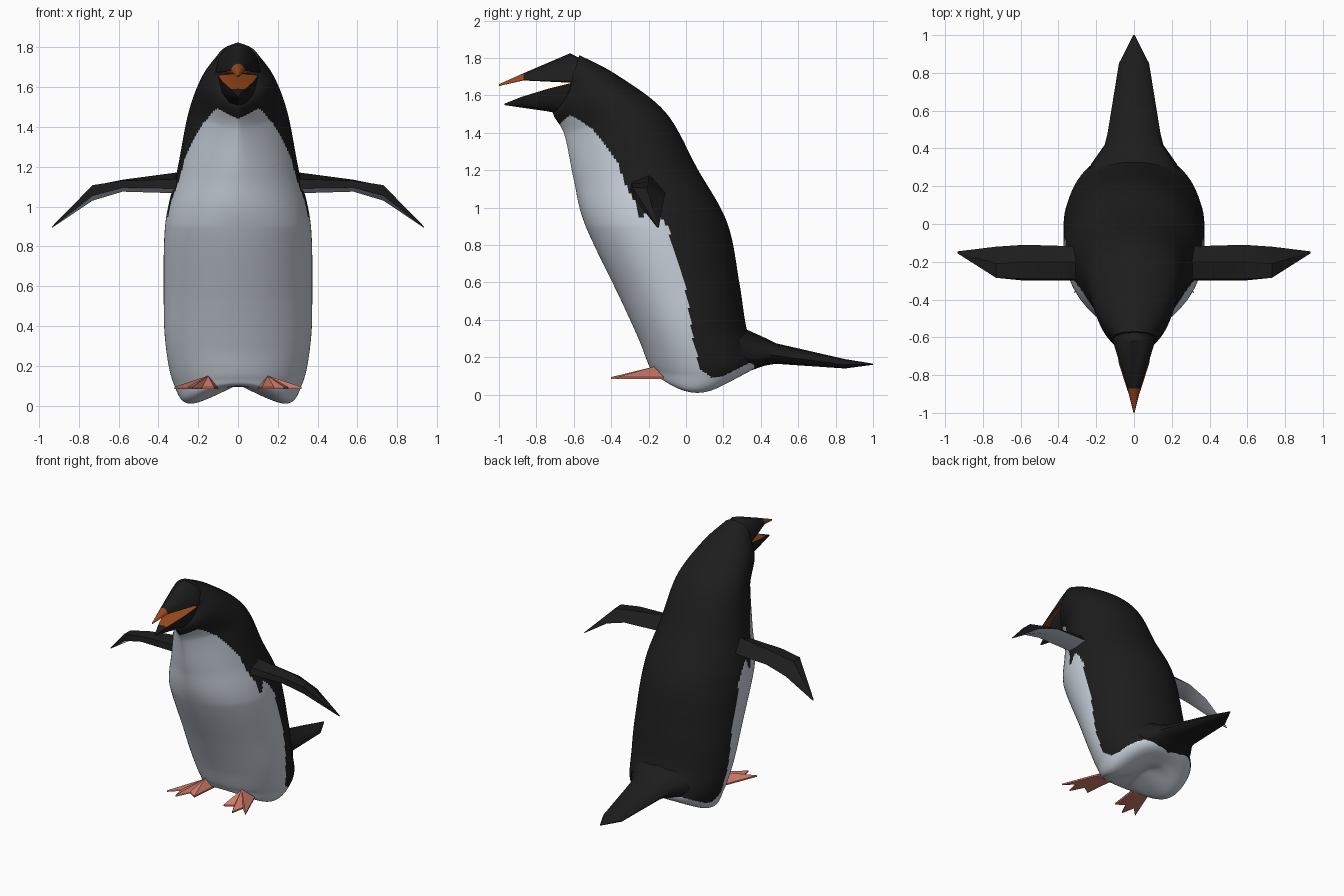
import bpy, bmesh, math

if "Cube" in bpy.data.objects:
    bpy.data.objects.remove(bpy.data.objects["Cube"])


def material(name, rgb):
    m = bpy.data.materials.new(name)
    m.diffuse_color = (*rgb, 1)
    m.use_nodes = True
    m.node_tree.nodes["Principled BSDF"].inputs["Base Color"].default_value = m.diffuse_color
    return m


BLACK = material("soft black", (0.012, 0.012, 0.012))
WHITE = material("belly white", (0.57, 0.62, 0.69))
ORANGE = material("beak orange", (0.31, 0.065, 0.012))
PINK = material("foot pink", (0.66, 0.21, 0.15))


def loft(name, rings, mats, rule=None, angle=40, mirror=False):
    """Skin closed rings of points, cap with fans, colour faces by rule(centre, normal)."""
    bm = bmesh.new()
    rows = [[bm.verts.new(p) for p in r] for r in rings]
    n = len(rows[0])
    for a, b in zip(rows, rows[1:]):
        for i in range(n):
            j = (i + 1) % n
            bm.faces.new((a[i], a[j], b[j], b[i]))
    for r in (rows[0], rows[-1]):
        c = bm.verts.new([sum(v.co[k] for v in r) / n for k in range(3)])
        for i in range(n):
            bm.faces.new((r[i], r[(i + 1) % n], c))
    return finish(name, bm, mats, rule, angle, mirror)


def finish(name, bm, mats, rule, angle, mirror):
    bmesh.ops.recalc_face_normals(bm, faces=bm.faces)
    if mirror:
        geo = bmesh.ops.duplicate(bm, geom=bm.verts[:] + bm.edges[:] + bm.faces[:])["geom"]
        for v in geo:
            if isinstance(v, bmesh.types.BMVert):
                v.co.x = -v.co.x
        bmesh.ops.reverse_faces(bm, faces=[f for f in geo if isinstance(f, bmesh.types.BMFace)])
    bm.normal_update()
    if rule:
        for f in bm.faces:
            f.material_index = rule(f.calc_center_median(), f.normal)
    me = bpy.data.meshes.new(name)
    bm.to_mesh(me)
    bm.free()
    for m in mats:
        me.materials.append(m)
    ob = bpy.data.objects.new(name, me)
    bpy.context.collection.objects.link(ob)
    bpy.ops.object.select_all(action='DESELECT')
    ob.select_set(True)
    bpy.context.view_layer.objects.active = ob
    bpy.ops.object.shade_smooth_by_angle(angle=math.radians(angle))
    return ob


def lookup(table, t):
    for (a, va), (b, vb) in zip(table, table[1:]):
        if t <= b:
            return va + (vb - va) * (max(t, a) - a) / (b - a)
    return table[-1][1]


# Body: tilted rings as front y, front z, back y, back z, half width, side sag
sections = [
    (0.05, 0.10, 0.15, 0.10, 0.01, 0),
    (-0.14, 0.10, 0.26, 0.10, 0.24, 0.09),
    (-0.19, 0.14, 0.39, 0.17, 0.325, 0.04),
    (-0.25, 0.29, 0.325, 0.35, 0.365, 0),
    (-0.35, 0.51, 0.285, 0.60, 0.373, 0),
    (-0.54, 0.91, 0.22, 0.92, 0.365, 0),
    (-0.60, 1.15, 0.06, 1.21, 0.305, 0),
    (-0.65, 1.39, -0.11, 1.51, 0.25, 0),
    (-0.71, 1.505, -0.37, 1.71, 0.185, 0),
    (-0.65, 1.56, -0.57, 1.815, 0.11, 0),
]


def catmull(p, q, r, s, t):
    return [0.5 * (2 * b + (c - a) * t + (2 * a - 5 * b + 4 * c - d) * t * t
                   + (3 * b - a - 3 * c + d) * t ** 3) for a, b, c, d in zip(p, q, r, s)]


def body_ring(s, n=160):
    yf, zf, yb, zb, w, sag = s
    # the widest point moves towards the back higher up
    skew = lookup([(0.9, 1.0), (1.4, 0.65)], zf)
    ring = []
    for i in range(n):
        a = 2 * math.pi * i / n
        si, k = math.sin(a), ((1 - math.cos(a)) / 2) ** skew
        x = w * si
        ring.append((x, yf + (yb - yf) * k, zf + (zb - zf) * k - sag * si * si))
    return ring


padded = [sections[0]] + sections + [sections[-1]]
STEPS = 28
body_rings = [body_ring(catmull(*padded[i:i + 4], k / STEPS))
              for i in range(len(sections) - 1) for k in range(STEPS)]
body_rings.append(body_ring(sections[-1]))

# Height of the white belly edge along the side, with a dark notch under the flipper
belly_edge = [(-0.75, 1.48), (-0.62, 1.50), (-0.5, 1.42), (-0.37, 1.25), (-0.31, 1.09),
              (-0.27, 1.03), (-0.24, 0.93), (-0.20, 1.02), (-0.15, 0.97), (-0.10, 0.9),
              (-0.02, 0.65), (0.01, 0.5), (0.04, 0.28), (0.08, 0.13),
              (0.14, 0.09), (0.2, 0.1), (0.34, 0.17), (0.5, 0.17)]


def body_colour(c, n):
    if n.z < -0.5 and c.z < 0.2:
        return 1
    edge = lookup(belly_edge, c.y)
    if c.y < -0.6:
        edge -= 0.05 * max(0, 1 - abs(c.x) / 0.12)
    return 1 if c.z < edge else 0


loft("body", body_rings, [BLACK, WHITE], body_colour, 60)


# Parts along y: rings as y, top z, bottom z, half width, with edge height fraction
def y_rings(rows, edge, n=12):
    out = []
    for y, top, bot, w in rows:
        mid = bot + (top - bot) * edge
        ring = []
        for i in range(n):
            a = 2 * math.pi * i / n
            s = math.sin(a)
            ring.append((w * math.cos(a), y, mid + s * ((top - mid) if s > 0 else (mid - bot))))
        out.append(ring)
    return out


# Tail
loft("tail", y_rings([(0.16, 0.46, 0.14, 0.31), (0.32, 0.35, 0.12, 0.225),
                      (0.42, 0.305, 0.155, 0.155), (0.48, 0.275, 0.165, 0.14),
                      (0.85, 0.19, 0.14, 0.08), (1.0, 0.166, 0.16, 0.004)], 0.4), [BLACK], None, 60)

# Open beak with orange tip and lining
loft("upper_beak", y_rings([(-0.52, 1.775, 1.66, 0.12), (-0.62, 1.825, 1.668, 0.112),
                            (-0.87, 1.718, 1.68, 0.035), (-1.0, 1.66, 1.65, 0.003)], 0.05),
     [BLACK, ORANGE], lambda c, n: int(c.y < -0.87 or n.z < -0.8))
loft("lower_beak", y_rings([(-0.58, 1.675, 1.48, 0.105), (-0.74, 1.635, 1.515, 0.08),
                            (-0.88, 1.592, 1.535, 0.035), (-0.97, 1.556, 1.548, 0.003)], 0.95),
     [BLACK, ORANGE], lambda c, n: int(n.z > 0.75 and c.y > -0.88))

# Flippers: upper front, ridge, back, underside, lower front at each span position
flipper = [
    (0.24, (-0.29, 1.14), (-0.20, 1.18), (-0.12, 1.09), (-0.20, 1.065), (-0.30, 1.09)),
    (0.58, (-0.29, 1.13), (-0.20, 1.135), (-0.11, 1.08), (-0.20, 1.075), (-0.30, 1.095)),
    (0.73, (-0.285, 1.108), (-0.21, 1.105), (-0.12, 1.03), (-0.20, 1.03), (-0.28, 1.055)),
    (0.935, (-0.155, 0.899), (-0.15, 0.899), (-0.145, 0.895), (-0.15, 0.893), (-0.155, 0.894)),
]
loft("flippers", [[(x, y, z) for y, z in pts] for x, *pts in flipper],
     [BLACK, WHITE], lambda c, n: int(n.z < -0.45), 30, mirror=True)

# Feet: three-toed outline with a raised ankle
toes = [(0.10, -0.12), (0.12, -0.34), (0.18, -0.30), (0.23, -0.40), (0.25, -0.30),
        (0.32, -0.37), (0.22, -0.12)]
bm = bmesh.new()
low = [bm.verts.new((x, y, 0.083)) for x, y in toes]
rim = [bm.verts.new((x, y, 0.094)) for x, y in toes]
ankle = bm.verts.new((0.15, -0.17, 0.15))
sole = bm.verts.new((0.17, -0.2, 0.085))
for i in range(len(toes)):
    j = (i + 1) % len(toes)
    bm.faces.new((low[i], low[j], rim[j], rim[i]))
    bm.faces.new((rim[i], rim[j], ankle))
    bm.faces.new((low[j], low[i], sole))
finish("feet", bm, [PINK], None, 20, True)
